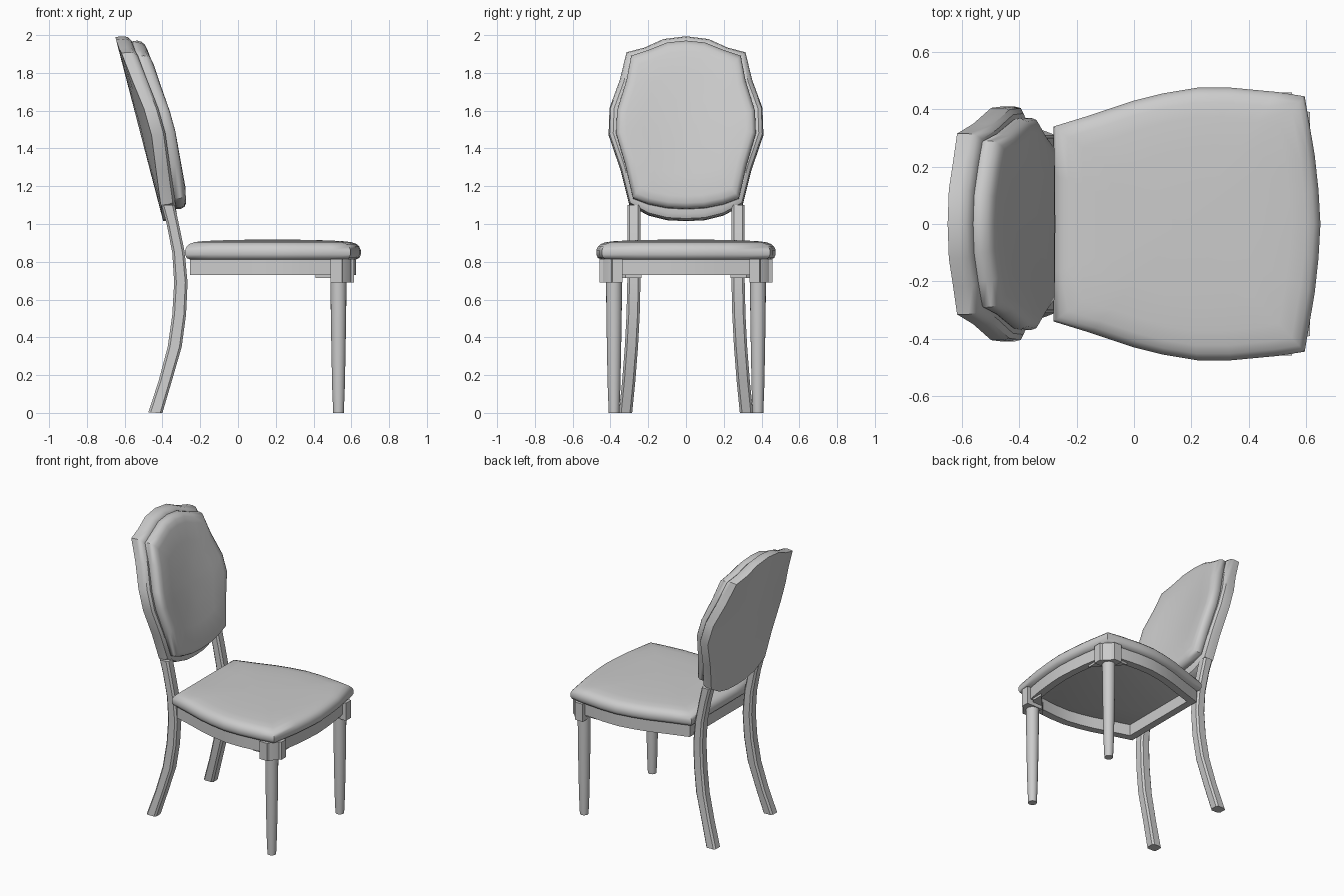
import bpy
import bmesh
import math
from mathutils import Vector

cube = bpy.data.objects.get("Cube")
if cube:
    bpy.data.objects.remove(cube)

grey = bpy.data.materials.new("plain grey")
grey.use_nodes = True
TONE = (0.6, 0.6, 0.6, 1)
grey.diffuse_color = TONE
grey.node_tree.nodes["Principled BSDF"].inputs["Base Color"].default_value = TONE


def loft(name, loops, caps=True, closed=False, angle=40):
    """Skin a list of equal-length point loops."""
    bm = bmesh.new()
    rings = [[bm.verts.new(p) for p in loop] for loop in loops]
    n = len(rings[0])
    pairs = list(zip(rings, rings[1:]))
    if closed:
        pairs.append((rings[-1], rings[0]))
    elif caps:
        bm.faces.new(rings[0])
        bm.faces.new(rings[-1])
    for a, b in pairs:
        for i in range(n):
            j = (i + 1) % n
            bm.faces.new((a[i], a[j], b[j], b[i]))
    bmesh.ops.remove_doubles(bm, verts=bm.verts, dist=0.0005)
    bmesh.ops.recalc_face_normals(bm, faces=bm.faces)
    mesh = bpy.data.meshes.new(name)
    bm.to_mesh(mesh)
    bm.free()
    mesh.materials.append(grey)
    obj = bpy.data.objects.new(name, mesh)
    bpy.context.collection.objects.link(obj)
    bpy.ops.object.select_all(action="DESELECT")
    obj.select_set(True)
    bpy.context.view_layer.objects.active = obj
    bpy.ops.object.shade_smooth_by_angle(angle=math.radians(angle))
    return obj


def prism(name, outline, z0, z1):
    return loft(name, [[(x, y, z) for x, y in outline] for z in (z0, z1)], angle=20)


# Backrest: shaped outlines wrapped onto a leaning, curved surface
def mirrored(half, axis):
    """Close a half outline by mirroring the points that are off the axis."""
    other = [tuple(-v if k == axis else v for k, v in enumerate(p))
             for p in reversed(half) if abs(p[axis]) > 0.001]
    return half + other


def back_loop(outline, scale, depth):
    loop = []
    for y, z in outline:
        y, z = y * scale, 1.52 + (z - 1.52) * scale
        t = min(max((z - 1.02) / 0.97, 0), 1)
        x = -0.4 - (z - 1.03) * 0.26 + 1.36 * y * y * t * (1 - t)
        loop.append((x + depth, y, z + depth * 0.1))
    return loop


frame = mirrored([(0, 1.99), (.12, 1.975), (.22, 1.93), (.315, 1.905), (.35, 1.76),
                  (.405, 1.61), (.41, 1.47), (.345, 1.28), (.3, 1.1), (.2, 1.045),
                  (.1, 1.02), (0, 1.015)], 0)
pad = mirrored([(0, 1.96), (.1, 1.95), (.2, 1.91), (.29, 1.88), (.315, 1.75),
                (.365, 1.59), (.37, 1.47), (.32, 1.3), (.28, 1.125), (.2, 1.095),
                (.1, 1.075), (0, 1.07)], 0)
loft("backrest_frame", [back_loop(frame, s, d) for s, d in (
    (0, 0), (.4, 0), (.75, 0), (1, 0), (1.0, .04), (.985, .065), (.94, .08), (.8, .08), (0, .08))],
    caps=False)
loft("backrest_cushion", [back_loop(pad, s, d) for s, d in (
    (.9, .06), (.97, .07), (1, .085), (1, .11), (.98, .13), (.94, .143),
    (.86, .15), (.6, .153), (.3, .155), (0, .155))], angle=50)

# Seat cushion and the apron under it share one outline
seat = mirrored([(.65, 0), (.643, .12), (.63, .24), (.595, .445), (.5, .46), (.34, .475),
                 (.22, .475), (.1, .455), (0, .43), (-.15, .38), (-.28, .34), (-.28, .17),
                 (-.28, 0)], 1)


def seat_loop(inset, z):
    s = 1 - inset / 0.46
    return [(.18 + (x - .18) * s, y * s, z) for x, y in seat]


loft("seat_cushion", [seat_loop(i, z) for i, z in (
    (.03, .81), (.008, .82), (0, .838), (0, .862), (.008, .88), (.022, .894),
    (.05, .904), (.1, .91), (.2, .914), (.33, .917), (.46, .918))], angle=50)
loft("seat_apron", [seat_loop(i, z) for i, z in (
    (.025, .73), (.025, .815), (.075, .815), (.075, .73))], closed=True, angle=30)

# Rear leg path: height, back x, front x, centre y
rear_path = [(0, -.475, -.4, .32), (.17, -.42, -.35, .303), (.35, -.372, -.298, .289),
             (.52, -.348, -.275, .28), (.69, -.338, -.267, .276), (.85, -.348, -.282, .276),
             (1, -.378, -.313, .276), (1.1, -.405, -.335, .276)]

for side, s in (("left", 1), ("right", -1)):
    # Rear legs with chamfered front and back corners
    loops = []
    for z, x0, x1, y in rear_path:
        w, c = .035, .012
        half = [(x0, w - c), (x0 + c, w), (x1 - c, w), (x1, w - c)]
        section = half + [(x, -v) for x, v in reversed(half)]
        tilt = .02 if z == 0 else 0
        loops.append([(x, s * (y + v), z + tilt * (x0 - x + .075)) for x, v in section])
    loft("rear_leg_" + side, loops, angle=30)

    # Round, tapered front legs
    ring = [2 * math.pi * k / 20 for k in range(20)]
    loft("front_leg_" + side, [
        [(.532 + r * math.cos(a), s * .381 + r * math.sin(a), z) for a in ring]
        for r, z in ((.028, 0), (.033, .12), (.037, .3), (.041, .55), (.042, .72))])

    # Corner blocks above the front legs, with a notched outer corner
    block = [(.49, .335), (.49, .458), (.55, .458), (.556, .44), (.585, .415),
             (.597, .395), (.613, .39), (.613, .335)]
    prism("corner_block_" + side, [(x, s * y) for x, y in block], .69, .815)

    # Diagonal braces behind the corner blocks
    brace = [(.41, .42), (.5, .42), (.58, .32), (.58, .235)]
    prism("corner_brace_" + side, [(x, s * y) for x, y in brace], .715, .78)
